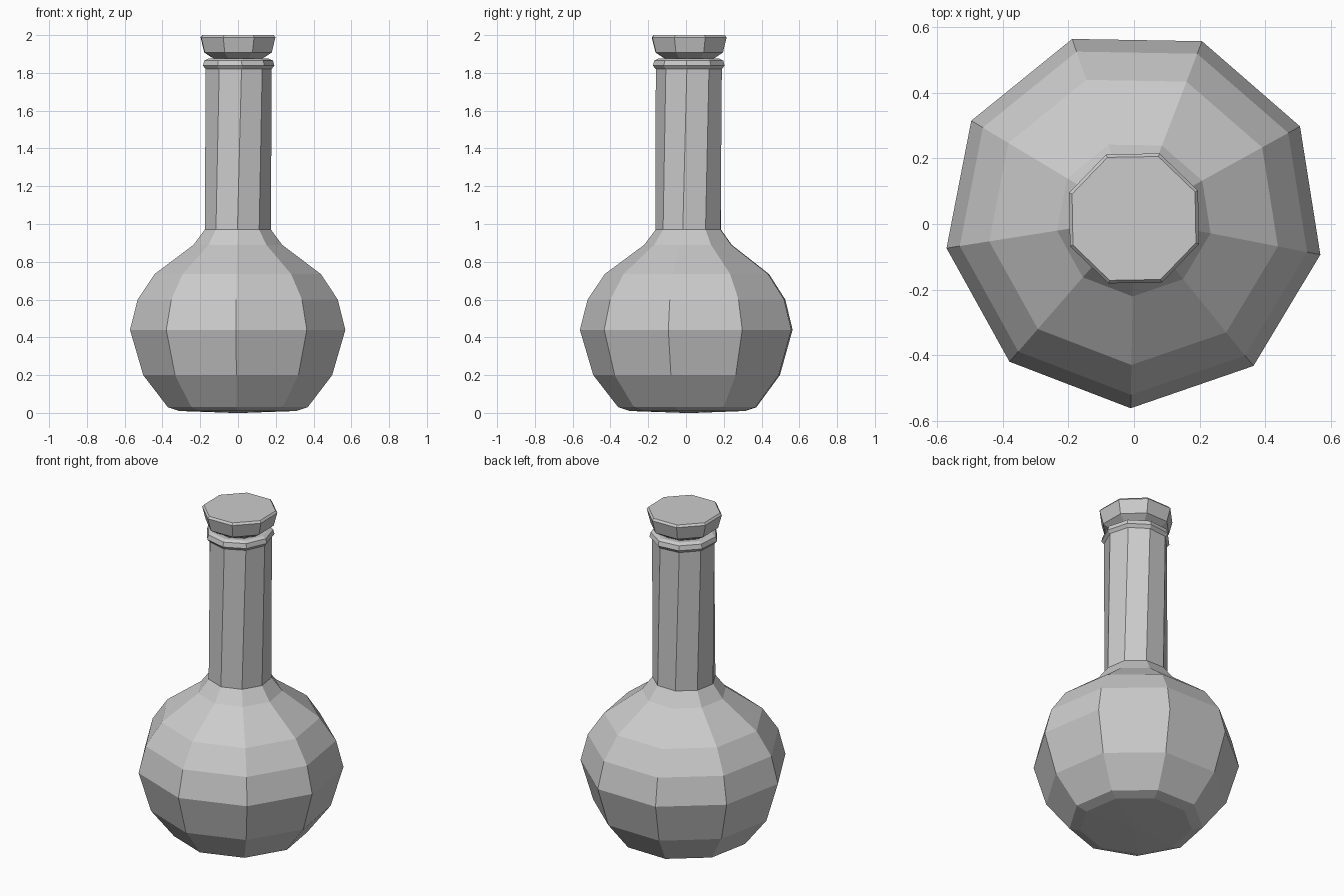
import bpy, bmesh
from math import cos, sin, radians

if "Cube" in bpy.data.objects:
    bpy.data.objects.remove(bpy.data.objects["Cube"])

CENTRE_Y = 0.017


def lathe(name, sides, profile):
    """Flat-faced lathe; profile rows are (radius, z, start angle in degrees)."""
    bm = bmesh.new()
    rings = []
    for r, z, start in profile:
        angles = [radians(start + 360 * i / sides) for i in range(sides)]
        rings.append([bm.verts.new((r * cos(a), CENTRE_Y + r * sin(a), z)) for a in angles])
    for low, high in zip(rings, rings[1:]):
        for i in range(sides):
            j = (i + 1) % sides
            bm.faces.new((low[i], low[j], high[j], high[i]))
    # close both ends
    bm.faces.new(rings[0][::-1])
    bm.faces.new(rings[-1])
    bmesh.ops.recalc_face_normals(bm, faces=bm.faces[:])
    mesh = bpy.data.meshes.new(name)
    bm.to_mesh(mesh)
    bm.free()
    obj = bpy.data.objects.new(name, mesh)
    bpy.context.collection.objects.link(obj)
    return obj


# Nine-sided flask: base, round belly, shoulder, slightly twisted neck, lip, mouth
A, T = -91, -84
lathe("flask", 9, [
    (0.03, 0.0, A), (0.315, 0.01, A), (0.376, 0.03, A), (0.508, 0.2, A),
    (0.579, 0.44, A), (0.538, 0.6, A), (0.447, 0.735, A), (0.238, 0.89, A),
    (0.178, 0.97, A), (0.178, 1.82, T), (0.193, 1.838, T), (0.186, 1.865, T),
    (0.165, 1.875, T), (0.13, 1.872, T), (0.12, 1.8, T)])

# Eight-sided stopper plugged into the mouth
S = 23.5
lathe("stopper", 8, [
    (0.11, 1.79, S), (0.125, 1.87, S), (0.15, 1.882, S), (0.192, 1.908, S),
    (0.213, 1.988, S), (0.203, 2.0, S)])
